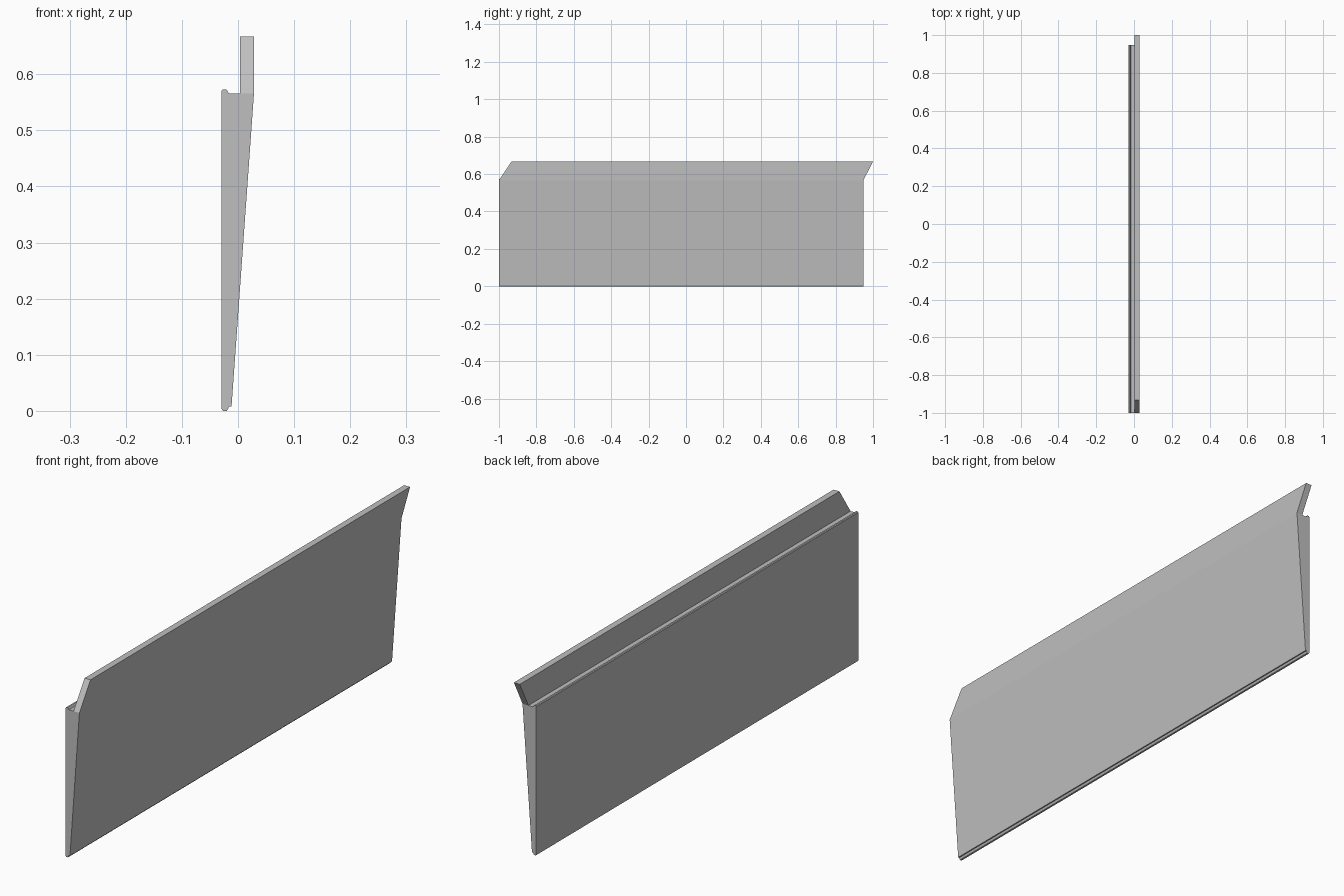
import bpy
import bmesh

cube = bpy.data.objects.get("Cube")
if cube:
    bpy.data.objects.remove(cube, do_unlink=True)

grey = bpy.data.materials.new("plain_grey")
grey.use_nodes = True
COLOUR = (0.52, 0.52, 0.52, 1)
grey.diffuse_color = COLOUR
grey.node_tree.nodes["Principled BSDF"].inputs["Base Color"].default_value = COLOUR


def extrude_profile(name, profile, y_range):
    """Sweep an x-z profile along y; y_range(z) gives the two end positions."""
    bm = bmesh.new()
    ends = [[bm.verts.new((x, y_range(z)[i], z)) for x, z in profile] for i in (0, 1)]
    for ring in ends:
        bm.faces.new(ring)
    n = len(profile)
    for i in range(n):
        j = (i + 1) % n
        bm.faces.new((ends[0][i], ends[0][j], ends[1][j], ends[1][i]))
    bmesh.ops.recalc_face_normals(bm, faces=bm.faces)
    mesh = bpy.data.meshes.new(name)
    bm.to_mesh(mesh)
    bm.free()
    mesh.materials.append(grey)
    obj = bpy.data.objects.new(name, mesh)
    bpy.context.collection.objects.link(obj)
    return obj


LEFT, RIGHT = -0.0295, 0.0285
SHOULDER, TOP = 0.566, 0.667
FRONT, BACK = -1.0, 0.948

# Tapered panel with a small rounded bead along its lower and upper edges
panel_profile = [
    (LEFT, 0.004), (-0.027, 0.0), (-0.020, 0.0), (-0.0175, 0.004),
    (-0.0165, 0.008), (-0.0115, 0.008), (RIGHT, SHOULDER),
    (-0.0165, SHOULDER), (-0.0185, 0.570), (-0.021, 0.573),
    (-0.027, 0.573), (LEFT, 0.570),
]
extrude_profile("tapered_panel", panel_profile, lambda z: (FRONT, BACK))


# Upright flange whose ends lean towards the back
def flange_ends(z):
    t = (z - SHOULDER) / (TOP - SHOULDER)
    return FRONT + 0.067 * t, BACK + 0.052 * t


flange_profile = [(0.0035, SHOULDER), (RIGHT, SHOULDER), (RIGHT, TOP), (0.0035, TOP)]
extrude_profile("top_flange", flange_profile, flange_ends)
